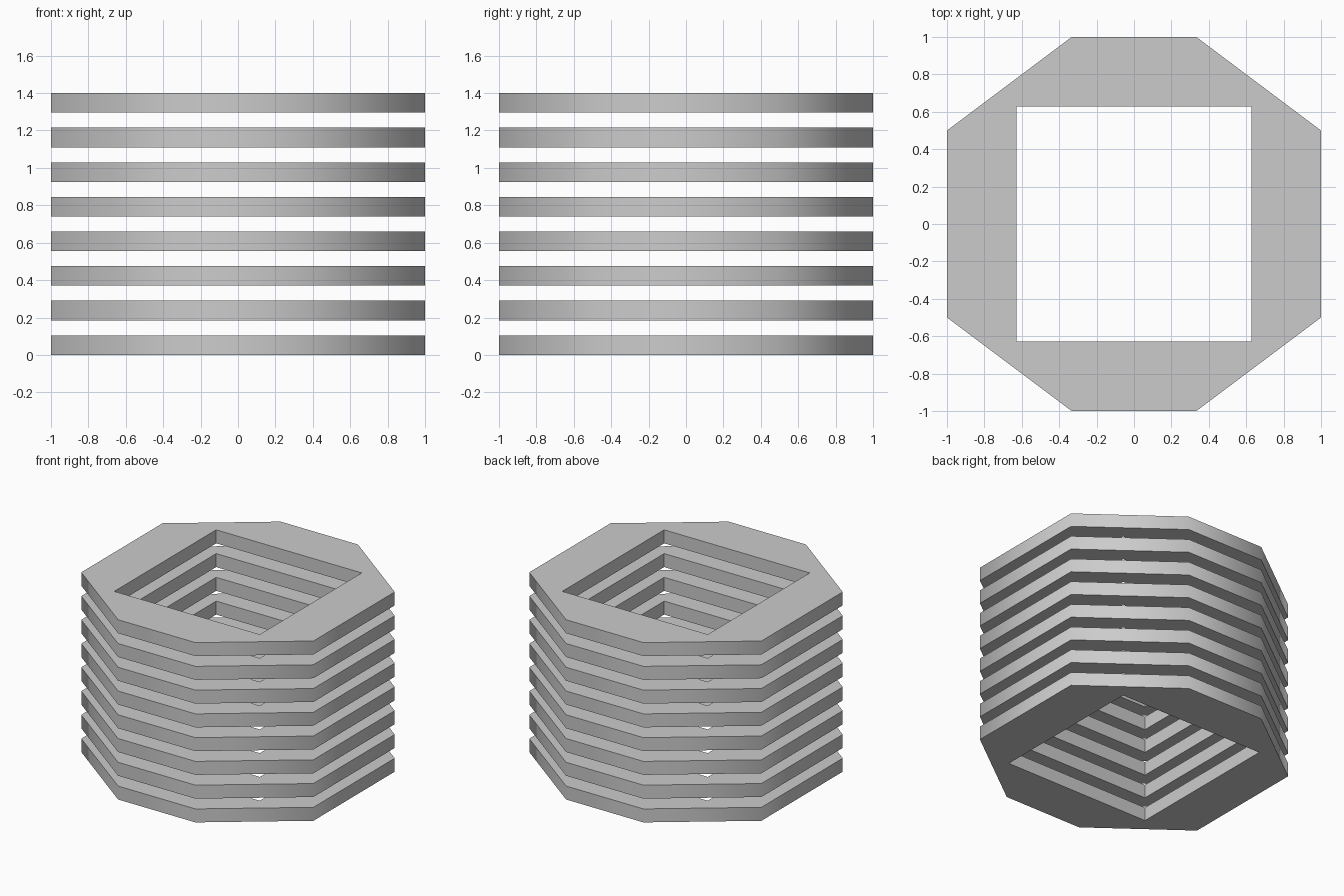
import bpy, bmesh, math

if "Cube" in bpy.data.objects:
    bpy.data.objects.remove(bpy.data.objects["Cube"])

LAYERS, THICK, PITCH = 8, 0.105, 0.185
OUTER = [(1, -0.5), (1, 0.5), (0.333, 1), (-0.333, 1),
         (-1, 0.5), (-1, -0.5), (-0.333, -1), (0.333, -1)]
H = 0.627
# square hole, one corner for each pair of outer points
INNER = [(H, -H), (H, H), (H, H), (-H, H),
         (-H, H), (-H, -H), (-H, -H), (H, -H)]

# one octagonal plate with a square opening
bm = bmesh.new()
outer = [bm.verts.new((x, y, 0)) for x, y in OUTER]
made = {}
inner = [made.setdefault(p, None) or made.update({p: bm.verts.new((*p, 0))}) or made[p]
         for p in INNER]
for i in range(8):
    j = (i + 1) % 8
    loop = [outer[i], outer[j], inner[j]]
    if inner[i] is not inner[j]:
        loop.append(inner[i])
    bm.faces.new(loop)
res = bmesh.ops.extrude_face_region(bm, geom=bm.faces[:])
for v in res["geom"]:
    if isinstance(v, bmesh.types.BMVert):
        v.co.z += THICK
bmesh.ops.recalc_face_normals(bm, faces=bm.faces[:])
mesh = bpy.data.meshes.new("plate_stack")
bm.to_mesh(mesh)
bm.free()
plates = bpy.data.objects.new("plate_stack", mesh)
bpy.context.collection.objects.link(plates)

# smooth rim, sharp top, bottom and hole corners
bpy.context.view_layer.objects.active = plates
plates.select_set(True)
bpy.ops.object.shade_smooth_by_angle(angle=math.radians(60))

# repeat the plate up the stack
arr = plates.modifiers.new("stack", 'ARRAY')
arr.count = LAYERS
arr.use_relative_offset = False
arr.use_constant_offset = True
arr.constant_offset_displace = (0, 0, PITCH)
